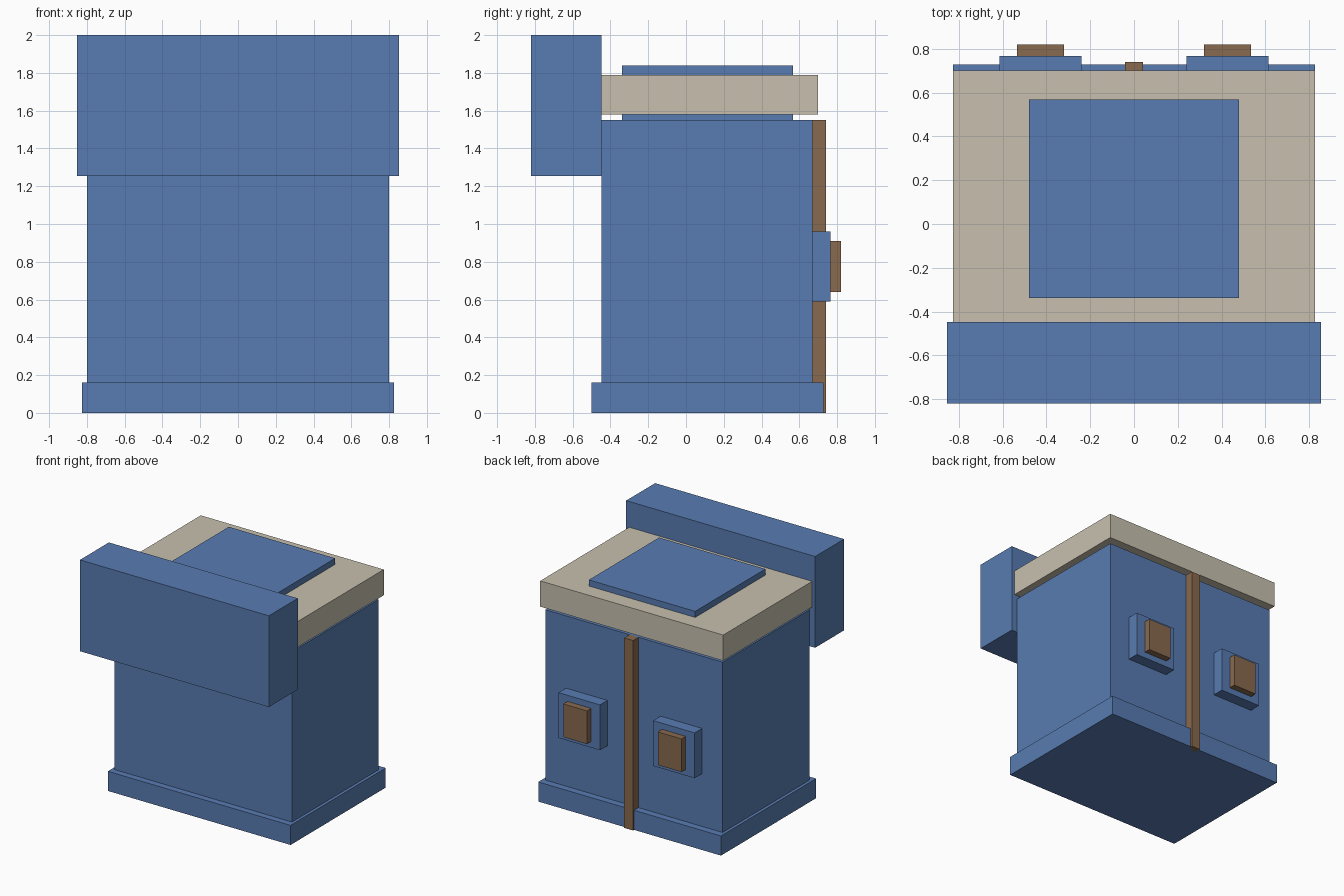
import bpy

default = bpy.data.objects.get("Cube")
if default:
    bpy.data.objects.remove(default, do_unlink=True)


def linear(c):
    c /= 255
    return c / 12.92 if c <= 0.04045 else ((c + 0.055) / 1.055) ** 2.4


def make_material(name, *rgb):
    mat = bpy.data.materials.new(name)
    mat.use_nodes = True
    color = tuple(linear(c) for c in rgb) + (1.0,)
    mat.diffuse_color = color
    node = next(n for n in mat.node_tree.nodes if n.type == "BSDF_PRINCIPLED")
    node.inputs["Base Color"].default_value = color
    return mat


blue = make_material("blue", 88, 124, 178)
stone = make_material("pale stone", 200, 192, 175)
brown = make_material("brown", 137, 106, 78)


def box(name, mat, x, y, z):
    """Box given by its (min, max) extent on each axis."""
    spans = (x, y, z)
    bpy.ops.mesh.primitive_cube_add(size=1, location=[(a + b) / 2 for a, b in spans])
    obj = bpy.context.object
    obj.name = obj.data.name = name
    obj.scale = [b - a for a, b in spans]
    bpy.ops.object.transform_apply(location=False, rotation=False, scale=True)
    obj.data.materials.append(mat)
    return obj


def centred(half):
    return (-half, half)


# Main building
box("base_plinth", blue, centred(0.825), (-0.50, 0.727), (0, 0.16))
box("body", blue, centred(0.80), (-0.447, 0.67), (0.16, 1.55))

# Roof slab, held just above the body by the core block that shows on top
box("roof_core", blue, centred(0.48), (-0.338, 0.567), (1.55, 1.84))
box("roof_slab", stone, centred(0.826), (-0.447, 0.70), (1.58, 1.79))

# Large overhanging panel on the front
box("front_panel", blue, centred(0.853), (-0.82, -0.447), (1.255, 2.0))

# Back: central strip and a framed block on each side
box("back_strip", brown, centred(0.04), (0.67, 0.74), (0, 1.55))
for side, sign in (("left", 1), ("right", -1)):
    cx = sign * 0.427
    box(side + "_back_plate", blue, (cx - 0.187, cx + 0.187), (0.67, 0.766), (0.59, 0.96))
    box(side + "_back_block", brown, (cx - 0.107, cx + 0.107), (0.766, 0.82), (0.64, 0.91))
